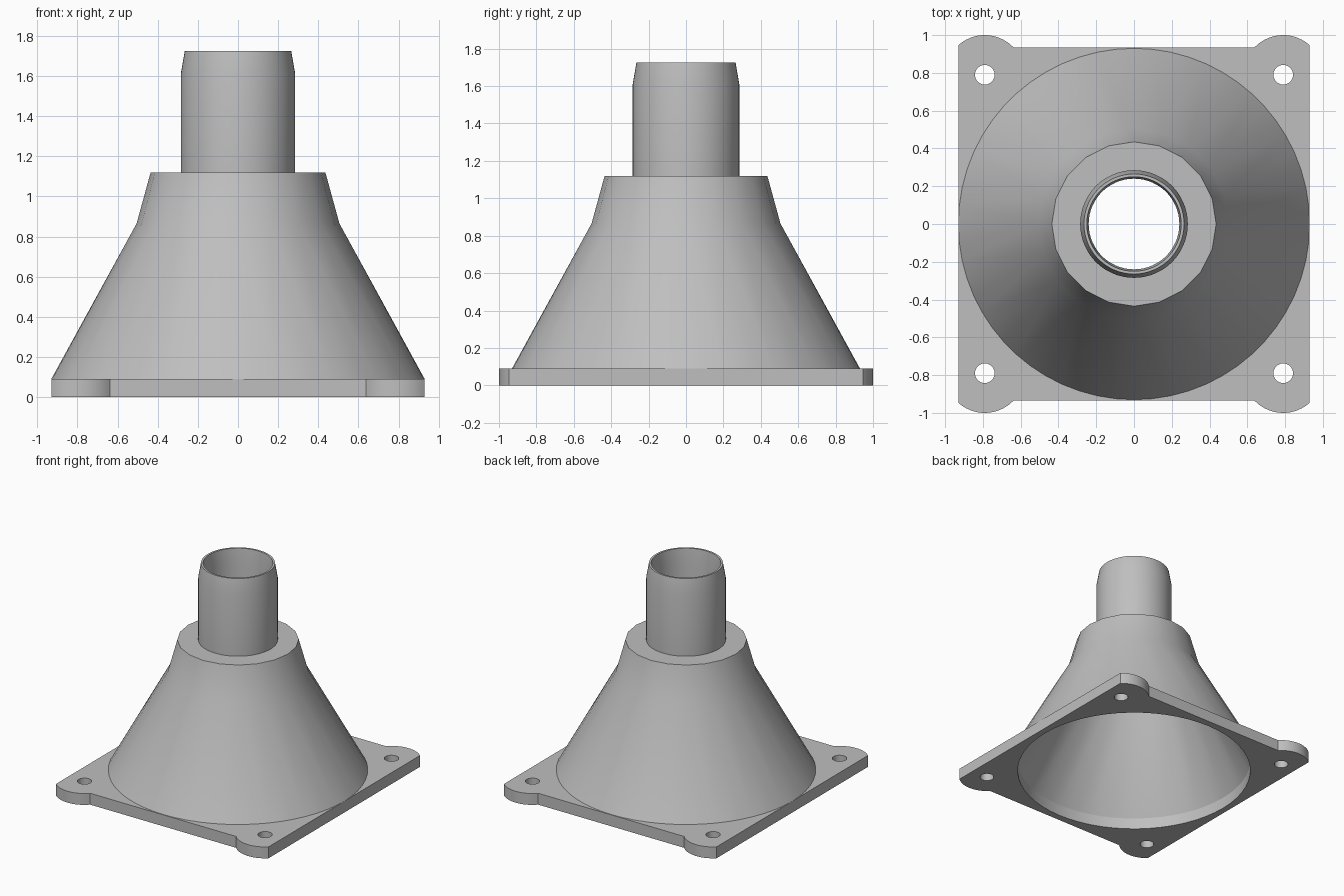
import bpy
import bmesh
from math import acos, asin, cos, sin, pi, radians

cube = bpy.data.objects.get("Cube")
if cube:
    bpy.data.objects.remove(cube)

grey = bpy.data.materials.new("plain grey")
grey.use_nodes = True
colour = (0.52, 0.52, 0.52, 1)
grey.diffuse_color = colour
grey.node_tree.nodes["Principled BSDF"].inputs["Base Color"].default_value = colour

HALF_X, HALF_Y, THICK = 0.93, 0.935, 0.09
BOLT, LUG_R, BOLT_R = 0.79, 0.21, 0.052
MOUTH_R = 0.88


def finish(name, bm):
    """Turn a bmesh into a smooth-shaded object with sharp corners."""
    bmesh.ops.remove_doubles(bm, verts=bm.verts, dist=0.0005)
    bmesh.ops.recalc_face_normals(bm, faces=bm.faces)
    mesh = bpy.data.meshes.new(name)
    bm.to_mesh(mesh)
    bm.free()
    mesh.materials.append(grey)
    obj = bpy.data.objects.new(name, mesh)
    bpy.context.collection.objects.link(obj)
    bpy.ops.object.select_all(action='DESELECT')
    obj.select_set(True)
    bpy.context.view_layer.objects.active = obj
    bpy.ops.object.shade_smooth_by_angle(angle=radians(30))
    return obj


def arc(cx, cy, r, start, end, steps):
    return [(cx + r * cos(start + (end - start) * i / steps),
             cy + r * sin(start + (end - start) * i / steps))
            for i in range(steps + 1)]


def circle(cx, cy, r, steps):
    return arc(cx, cy, r, 0, 2 * pi, steps)[:-1]


def flat_plate(name, loops, thickness):
    """Extrude an outline with holes upward from the ground."""
    curve = bpy.data.curves.new(name + "_outline", 'CURVE')
    curve.dimensions = '2D'
    curve.fill_mode = 'BOTH'
    curve.extrude = thickness / 2
    for loop in loops:
        spline = curve.splines.new('POLY')
        spline.points.add(len(loop) - 1)
        for point, (x, y) in zip(spline.points, loop):
            point.co = (x, y, 0, 1)
        spline.use_cyclic_u = True
    helper = bpy.data.objects.new(name + "_helper", curve)
    bpy.context.collection.objects.link(helper)
    graph = bpy.context.evaluated_depsgraph_get()
    mesh = bpy.data.meshes.new_from_object(helper.evaluated_get(graph))
    bm = bmesh.new()
    bm.from_mesh(mesh)
    bpy.data.objects.remove(helper)
    bpy.data.meshes.remove(mesh)
    bmesh.ops.translate(bm, verts=bm.verts, vec=(0, 0, thickness / 2))
    return finish(name, bm)


def lathe(name, profile):
    """Join rings of (radius, height, sides); side counts divide one another."""
    bm = bmesh.new()
    rings = [[bm.verts.new((x, y, z)) for x, y in circle(0, 0, r, n)]
             for r, z, n in profile]
    for a, b in zip(rings, rings[1:]):
        n = max(len(a), len(b))
        for i in range(n):
            j = i + 1
            corners = [a[i * len(a) // n], a[j * len(a) // n % len(a)],
                       b[j * len(b) // n % len(b)], b[i * len(b) // n]]
            bm.faces.new(list(dict.fromkeys(corners)))
    return finish(name, bm)


# Mounting plate: square with a rounded lug at each corner
lug = arc(BOLT, BOLT, LUG_R, acos((HALF_X - BOLT) / LUG_R),
          pi - asin((HALF_Y - BOLT) / LUG_R), 14)
lug = [(HALF_X, 0)] + lug + [(lug[-1][0], HALF_Y)]
outline = (lug + [(-x, y) for x, y in reversed(lug)]
           + [(-x, -y) for x, y in lug[1:]]
           + [(x, -y) for x, y in reversed(lug[1:])])
holes = [circle(sx * BOLT, sy * BOLT, BOLT_R, 24)
         for sx in (-1, 1) for sy in (-1, 1)]
flat_plate("mounting_plate", [outline, circle(0, 0, MOUTH_R, 60)] + holes, THICK)

# Hollow funnel, collar and spout in one continuous shell
FINE, COARSE = 60, 20
lathe("funnel_and_spout", [
    (HALF_X, THICK, FINE),       # outside
    (0.505, 0.865, COARSE),
    (0.435, 1.12, COARSE),
    (0.285, 1.12, FINE),
    (0.285, 1.61, FINE),
    (0.265, 1.725, FINE),
    (0.25, 1.725, FINE),         # inside
    (0.24, 1.62, FINE),
    (0.24, 1.07, FINE),
    (0.39, 1.07, COARSE),
    (0.455, 0.85, COARSE),
    (MOUTH_R, THICK, FINE),
])
